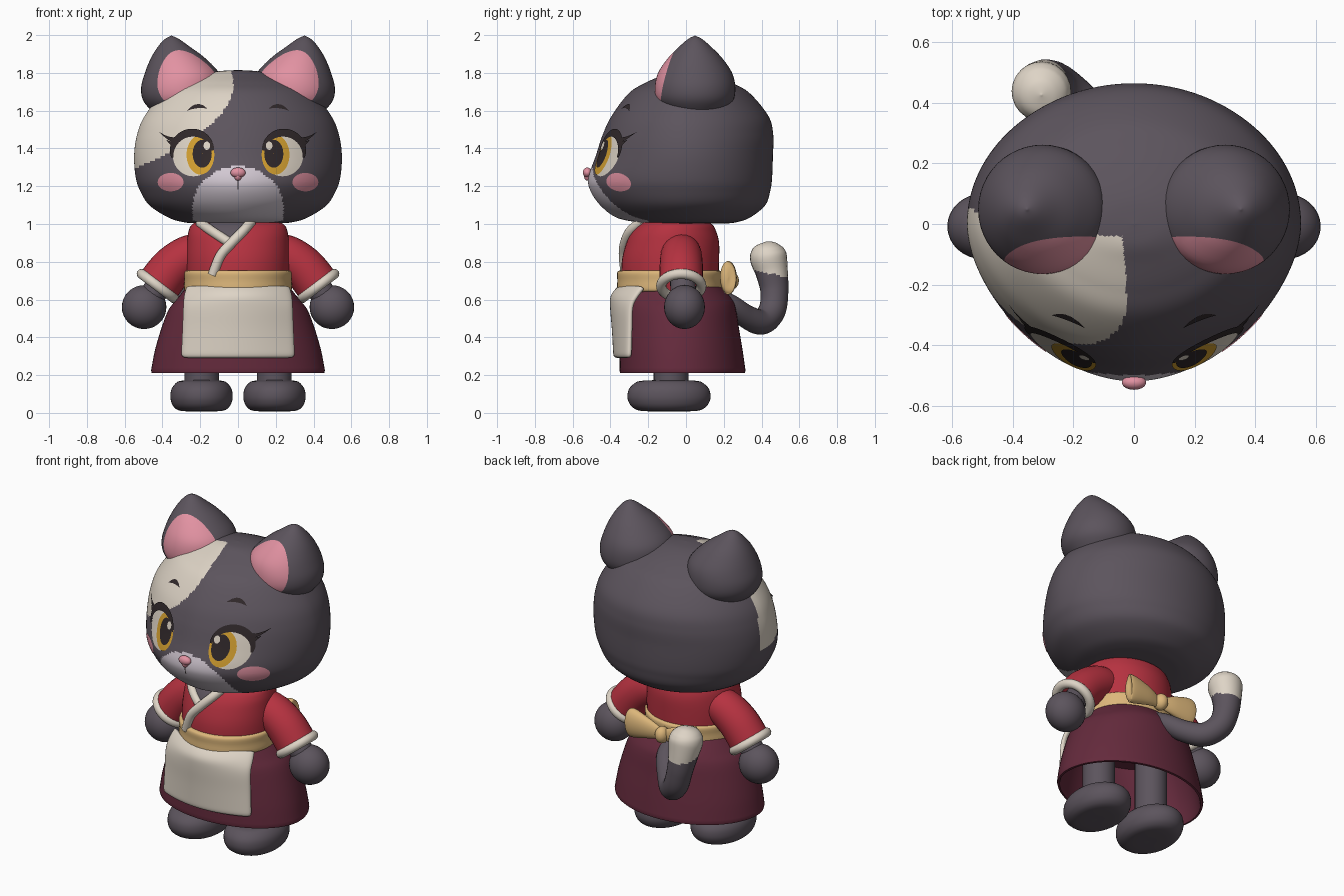
import bpy, bmesh, math
from mathutils import Vector
from mathutils.bvhtree import BVHTree

cube = bpy.data.objects.get("Cube")
if cube:
    bpy.data.objects.remove(cube)


def colour(name, *rgb):
    lin = [((c / 255 + 0.055) / 1.055) ** 2.4 for c in rgb] + [1]
    m = bpy.data.materials.new(name)
    m.use_nodes = True
    m.diffuse_color = lin
    bsdf = m.node_tree.nodes["Principled BSDF"]
    bsdf.inputs["Base Color"].default_value = lin
    bsdf.inputs["Roughness"].default_value = 0.8
    return m


FUR = colour("charcoal fur", 92, 84, 93)
CREAM = colour("cream", 222, 212, 198)
MUZZLE = colour("pale lilac", 212, 202, 212)
RED = colour("red cloth", 182, 50, 64)
MAROON = colour("maroon cloth", 100, 42, 60)
GOLD = colour("tan sash", 220, 182, 122)
AMBER = colour("amber iris", 212, 160, 48)
PINK = colour("pink", 226, 146, 162)
DARK = colour("dark line", 48, 40, 42)


def make(name, verts, faces, *mats, rule=None, cut=None, sheet=False):
    """Mesh object; rule(centre) picks a material slot, cut is a plane to split faces along."""
    bm = bmesh.new()
    vs = [bm.verts.new(v) for v in verts]
    for f in faces:
        bm.faces.new([vs[i] for i in f])
    bmesh.ops.remove_doubles(bm, verts=bm.verts, dist=1e-5)
    if cut:
        bmesh.ops.bisect_plane(bm, geom=bm.verts[:] + bm.edges[:] + bm.faces[:],
                               plane_co=cut[0], plane_no=cut[1])
    bmesh.ops.recalc_face_normals(bm, faces=bm.faces)
    bm.normal_update()
    if sheet and sum(f.normal.y for f in bm.faces) > 0:
        bmesh.ops.reverse_faces(bm, faces=bm.faces)
    me = bpy.data.meshes.new(name)
    for f in bm.faces:
        f.smooth = True
        if rule:
            f.material_index = rule(f.calc_center_median())
    bm.to_mesh(me)
    bm.free()
    me.set_sharp_from_angle(angle=math.radians(50))
    for m in mats:
        me.materials.append(m)
    ob = bpy.data.objects.new(name, me)
    bpy.context.collection.objects.link(ob)
    return ob


def spline(keys, n):
    """Catmull-Rom through tuples, n steps per span."""
    out = []
    for i in range(len(keys) - 1):
        a, b, c, d = (keys[max(0, min(len(keys) - 1, i + k))] for k in (-1, 0, 1, 2))
        for s in range(n):
            t = s / n
            out.append(tuple(q + t / 2 * (r - p + t * (2 * p - 5 * q + 4 * r - w + t * (3 * (q - r) + w - p)))
                             for p, q, r, w in zip(a, b, c, d)))
    return out + [tuple(keys[-1])]


def skin(name, rings, *mats, caps=True, **kw):
    n = len(rings[0])
    verts = [p for r in rings for p in r]
    faces = [(k * n + i, k * n + (i + 1) % n, k * n + n + (i + 1) % n, k * n + n + i)
             for k in range(len(rings) - 1) for i in range(n)]
    if caps:
        faces += [tuple(range(n)), tuple(range(len(verts) - n, len(verts)))]
    return make(name, verts, faces, *mats, **kw)


def oval(z, rx, front, back, cx=0, cy=0, n=2.0, seg=48):
    pts = []
    for i in range(seg):
        c, s = math.cos(math.tau * i / seg), math.sin(math.tau * i / seg)
        e = 2 / n if s < 0 else 1
        pts.append((cx + max(rx, .002) * math.copysign(abs(c) ** e, c),
                    cy + max(front if s < 0 else back, .002) * math.copysign(abs(s) ** e, s), z))
    return pts


def tube(name, keys, *mats, n=6, seg=24, flat=1, **kw):
    """Round tube through (x, y, z, radius) keys."""
    path = spline(keys, n)
    pos = [Vector(p[:3]) for p in path]
    rings, u = [], None
    for i, p in enumerate(path):
        t = (pos[min(i + 1, len(pos) - 1)] - pos[max(i - 1, 0)]).normalized()
        u = t.orthogonal() if u is None else u - t * u.dot(t)
        u.normalize()
        v = t.cross(u)
        ring = []
        for k in range(seg):
            a = math.tau * k / seg
            d = (u * math.cos(a) + v * math.sin(a)) * max(p[3], .002)
            ring.append(pos[i] + Vector((d.x, d.y * flat, d.z)))
        rings.append(ring)
    return skin(name, rings, *mats, **kw)


def ball(name, centre, size, mat):
    rings = [oval(centre[2] - size[2] * math.cos(a), size[0] * math.sin(a), size[1] * math.sin(a),
                  size[1] * math.sin(a), centre[0], centre[1], seg=32)
             for a in [math.pi * i / 16 for i in range(17)]]
    return skin(name, rings, mat)


def surface(ob):
    me = ob.data
    return BVHTree.FromPolygons([v.co for v in me.vertices], [p.vertices[:] for p in me.polygons])


def on(tree, x, z, off):
    p, nor, _, _ = tree.ray_cast(Vector((x, -2, z)), Vector((0, 1, 0)))
    return p + nor * (off if nor.y < 0 else -off)


def drape(name, tree, rows, mat, off):
    """Thin painted sheet: a grid of (x, z) points laid on a surface."""
    n = len(rows[0])
    verts = [on(tree, x, z, off) for r in rows for x, z in r]
    faces = [(k * n + i, k * n + i + 1, k * n + n + i + 1, k * n + n + i)
             for k in range(len(rows) - 1) for i in range(n - 1)]
    return make(name, verts, faces, mat, sheet=True)


def spot(name, tree, x, z, rx, rz, mat, off):
    ang = [math.tau * i / 40 for i in range(41)]
    drape(name, tree, [[(x + rx * k / 6 * math.cos(a), z + rz * k / 6 * math.sin(a)) for a in ang]
                       for k in (.05, 1, 2, 3, 4, 5, 6)], mat, off)


# Head: egg-shaped plan, with cream patch and pale muzzle
def head_colour(c):
    if c.y < -.2 and (c.x / .24) ** 2 + (min(0, 1.09 - c.z) / .215) ** 2 < 1 and c.z < 1.31:
        return 2
    patch = c.x < -.025 - 2.6 * (1.74 - c.z) ** 2 and c.y < -.04 + .2 * max(0, -c.x - .1)
    return 1 if patch else 0


head_keys = [(1.003, 0, 0, 0), (1.003, .2, .17, .2), (1.01, .29, .26, .27), (1.035, .37, .37, .34),
             (1.1, .47, .455, .42), (1.18, .52, .508, .447), (1.25, .542, .516, .456), (1.36, .55, .478, .46),
             (1.47, .535, .442, .462), (1.57, .495, .395, .437), (1.69, .4, .305, .34),
             (1.745, .315, .22, .25), (1.785, .215, .13, .16), (1.808, .11, .07, .08), (1.815, 0, 0, 0)]
head = skin("head", [oval(*k, n=1.82, seg=224) for k in spline(head_keys, 9)],
            FUR, CREAM, MUZZLE, rule=head_colour)
face = surface(head)

# Face details, ears, arms and legs on both sides
ear_keys = [(1.58, .14, .3), (1.65, .2, .3), (1.72, .213, .3), (1.8, .196, .297), (1.88, .142, .318),
            (1.94, .083, .34), (1.98, .036, .35), (1.997, 0, .352)]
for s, side in ((-1, "right"), (1, "left")):
    spot(side + "_eye_white", face, s * .235, 1.36, .108, .108, CREAM, .003)
    spot(side + "_iris", face, s * .197, 1.365, .073, .104, AMBER, .005)
    spot(side + "_pupil", face, s * .187, 1.37, .05, .074, DARK, .007)
    spot(side + "_eye_shine", face, s * .162, 1.412, .017, .022, CREAM, .009)
    lid = []
    for k in range(5):
        row = []
        for i in range(33):
            a = math.radians(-5 + 170 * i / 32)
            g = k / 4 * (.012 + .03 * math.sin(math.pi * i / 32))
            row.append((s * (.235 + (.102 + g) * math.cos(a)), 1.36 + (.1 + g) * math.sin(a)))
        lid.append(row)
    drape(side + "_upper_lid", face, lid, DARK, .008)
    for name, x, z, tx, tz in (("long", .315, 1.44, .41, 1.485), ("short", .33, 1.42, .375, 1.445)):
        drape(side + "_" + name + "_lash", face,
              [[(s * (x + (tx - x) * t), z + (tz - z) * t * t + w * (1 - t)) for t in (0, .25, .5, .75, .98)]
               for w in (-.018, 0, .018)], DARK, .009)
    drape(side + "_brow", face,
          [[(s * (.215 + .055 * t), 1.622 - .02 * t * t - .006 * t + w * (1 - t * t)) for t in
            (-.98, -.6, -.2, .2, .6, .98)] for w in (-.011, 0, .011)], DARK, .004)
    spot(side + "_cheek", face, s * .355, 1.222, .068, .048, PINK, .003)

    # Ear: rounded cone with a pink front split off by a plane
    normal = Vector((s * .205, 1, -.236))
    point = Vector((s * .28, -.045, 1.93))
    skin(side + "_ear", [oval(z, r, r, r, s * c, .048) for z, r, c in spline(ear_keys, 5)], FUR, PINK,
         cut=(point, normal), rule=lambda c: int((c - point).dot(normal) < 0))

    # Arm: open sleeve, cuff and round paw
    tube(side + "_sleeve", [(s * .18, -.025, .85, .1), (s * .26, -.025, .83, .11), (s * .35, -.025, .765, .115),
                            (s * .425, -.025, .67, .117)], RED, caps=False)
    bpy.ops.mesh.primitive_torus_add(location=(s * .425, -.025, .672), rotation=(0, s * math.radians(-37), 0),
                                     major_radius=.106, minor_radius=.027, major_segments=40, minor_segments=14)
    cuff = bpy.context.object
    cuff.name = side + "_cuff"
    cuff.data.materials.append(CREAM)
    cuff.data.shade_smooth()
    tube(side + "_arm", [(s * .25, -.02, .82, .06), (s * .37, -.02, .74, .065), (s * .48, -.01, .58, .07)], FUR)
    ball(side + "_paw", (s * .497, -.008, .56), (.118, .108, .116), FUR)

    # Leg and foot
    tube(side + "_leg", [(s * .192, -.08, .1, .092), (s * .192, -.08, .52, .092)], FUR, n=2)
    foot = [(.008, 0), (.01, .65), (.03, .88), (.06, .975), (.09, 1), (.125, .965), (.155, .84), (.17, .65), (.175, 0)]
    skin(side + "_foot", [oval(z, .165 * k, .22 * k, .22 * k, s * .193, -.09, n=2.1)
                          for z, k in spline(foot, 3)], FUR)

    # Bow loop
    tube(side + "_bow_loop", [(s * .02, .225, .7, .035), (s * .1, .23, .71, .062), (s * .2, .225, .715, .088),
                              (s * .225, .222, .715, .075), (s * .232, .222, .715, 0)], GOLD, flat=.5)

ball("nose", (0, -.522, 1.272), (.04, .024, .027), PINK)
ball("nose_tip", (0, -.52, 1.254), (.02, .02, .025), PINK)
drape("mouth_line", face, [[(x, z) for x in (-.003, .003)] for z in (1.185, 1.2, 1.22, 1.24)], DARK, .003)

# Torso with crossed collar
torso_keys = [(.66, .27, .26, .25), (.8, .275, .26, .255), (.9, .27, .235, .255), (.96, .262, .205, .24),
              (1.0, .24, .165, .215), (1.03, .17, .1, .14)]
torso = skin("torso", [oval(*k, cy=-.08) for k in spline(torso_keys, 5)], RED)
chest = surface(torso)
drape("chest_fur", chest, [[(-.17 + .23 * i / 8 + (.14 - .22 * i / 8) * k / 6, 1.015 - .115 * k / 6)
                            for i in range(9)] for k in range(7)], FUR, .006)
for name, pts, off in (("under_collar", [(-.2, 1.005), (-.15, .97), (-.09, .93), (-.02, .885)], 0),
                       ("over_collar", [(.07, 1.005), (.03, .96), (-.03, .9), (-.09, .83), (-.13, .73)], .01)):
    tube(name, [(*on(chest, x, z, off), .026) for x, z in pts], CREAM, seg=16)

# Sash and knot
sash = [(.64, .265), (.645, .28), (.66, .286), (.7, .284), (.735, .286), (.75, .28), (.755, .265)]
skin("sash", [oval(z, r, r - .008, r - .008, cy=-.0875) for z, r in spline(sash, 3)], GOLD)
ball("bow_knot", (0, .235, .7), (.04, .045, .05), GOLD)

# Hollow skirt, folded inward at the hem
outer = spline([(.67, .27, .28, .235), (.6, .325, .29, .295), (.545, .368, .292, .315), (.45, .405, .295, .33),
                (.33, .44, .3, .35), (.225, .46, .302, .365)], 5)
hem = [(.212, .457, .299, .362), (.21, .445, .288, .35)]
inner = [(z, a - .02, b - .02, c - .02) for z, a, b, c in reversed(outer) if z < .56]
skin("skirt", [oval(*k, cy=-.05, seg=64) for k in outer + hem + inner], MAROON)

# Apron: curved panel with thickness
rows = spline([(.665, .272, -.34, -.22), (.62, .285, -.382, -.255), (.56, .29, -.386, -.285),
               (.44, .295, -.376, -.29), (.29, .302, -.368, -.295)], 3)
us = [i / 6 - 1 for i in range(13)]
grid = [(u * w, c + (e - c) * u * u, z) for z, w, c, e in rows for u in us]
quads = [(k * 13 + i, k * 13 + i + 1, k * 13 + i + 14, k * 13 + i + 13)
         for k in range(len(rows) - 1) for i in range(12)]
apron = make("apron", grid, quads, CREAM, sheet=True)
thick = apron.modifiers.new("thickness", "SOLIDIFY")
thick.thickness, thick.offset = .034, 0
apron.modifiers.new("soft", "SUBSURF").levels = 2
apron.modifiers["soft"].render_levels = 2

# Tail with cream tip
tube("tail", [(0, .15, .62, .05), (-.03, .24, .57, .055), (-.1, .32, .51, .062), (-.18, .4, .482, .068),
              (-.25, .455, .54, .072), (-.285, .468, .64, .074), (-.3, .455, .74, .085), (-.305, .437, .82, .098),
              (-.305, .43, .865, .085), (-.305, .427, .895, .05), (-.305, .425, .908, 0)], FUR, CREAM, n=8,
     rule=lambda c: int(c.z > .74 - .2 * (c.y - .43)))
